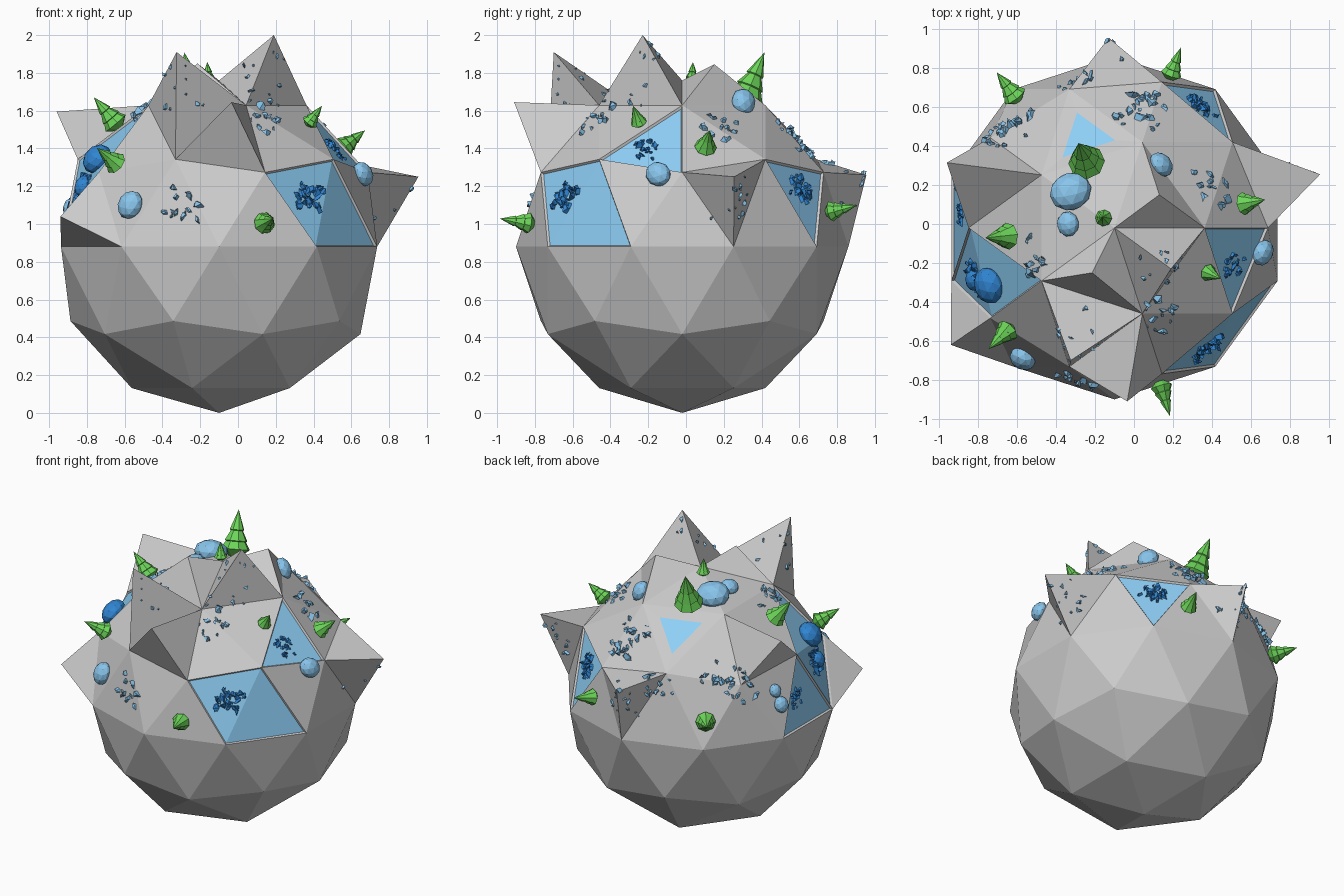
import bpy, bmesh, math, random
from mathutils import Vector, Matrix
from mathutils.bvhtree import BVHTree

if "Cube" in bpy.data.objects:
    bpy.data.objects.remove(bpy.data.objects["Cube"])

random.seed(7)
R = 0.88
C = Vector((-0.1, -0.02, R))


def material(name, col):
    m = bpy.data.materials.new(name)
    m.diffuse_color = (*col, 1)
    m.use_nodes = True
    m.node_tree.nodes["Principled BSDF"].inputs["Base Color"].default_value = m.diffuse_color
    return m


WATER = material("water", (0.27, 0.62, 0.92))
STONE = material("pale_blue_stone", (0.25, 0.56, 0.84))
CRYSTAL = material("deep_blue_crystal", (0.03, 0.24, 0.66))
LEAF = material("leaf_green", (0.15, 0.66, 0.10))


def finish(bm, name, mat=None):
    me = bpy.data.meshes.new(name)
    bm.to_mesh(me)
    bm.free()
    if mat:
        me.materials.append(mat)
    ob = bpy.data.objects.new(name, me)
    bpy.context.collection.objects.link(ob)
    return ob


# planet: low-poly ball; upper vertices are addressed by ring letter and index
RINGS = {"T": (0, 0, 1, 0), "A": (0, 72, 0.8507, 0.5257), "B": (36, 72, 0.5257, 0.8507),
         "C": (0, 72, 0.4472, 0.8944), "E": (18, 36, 0, 1)}
bm = bmesh.new()
bmesh.ops.create_icosphere(bm, subdivisions=2, radius=R, matrix=Matrix.Translation(C))


def find_face(label):
    vs = []
    for key in label.split():
        a0, step, z, r = RINGS[key[0]]
        a = math.radians(a0 + step * int(key[1]))
        p = C + R * Vector((r * math.cos(a), r * math.sin(a), z))
        vs.append(min(bm.verts, key=lambda v: (v.co - p).length))
    return next(f for f in bm.faces if set(f.verts) == set(vs))


# mountains: faces raised to a summit
PEAKS = [("T0 A0 A4", (0.19, -0.23, 2.0)), ("T0 A0 A1", (0.13, 0.15, 1.845)),
         ("T0 A3 A4", (-0.215, -0.25, 1.85)), ("A3 A4 B3", (-0.325, -0.70, 1.91)),
         ("A4 B3 C4", (-0.035, -0.91, 1.645)), ("B0 C0 E0", (0.955, 0.255, 1.25)),
         ("B1 C1 E2", (-0.13, 0.955, 1.26)), ("A2 B2 C2", (-0.96, 0.315, 1.595)),
         ("C3 E5 E6", (-0.94, -0.62, 1.04))]
# pools: groups of faces inset and slightly sunk
POOLS = [(["C4 B4 E8", "B4 E8 E9"], 0.008), (["A0 B4 C0"], 0.008), (["B0 C1 E1"], 0.008),
         (["A3 B2 C3", "B2 C3 E5"], 0.008), (["B2 E4 E5"], 0.008), (["A1 A2 B1"], 0.075)]
peaks = [(find_face(l), Vector(p)) for l, p in PEAKS]
pools = [([find_face(l) for l in ls], t) for ls, t in POOLS]

for faces, t in pools:
    bmesh.ops.inset_region(bm, faces=faces, thickness=t, depth=-0.012, use_even_offset=True)
for face, summit in peaks:
    bmesh.ops.poke(bm, faces=[face])["verts"][0].co = summit
bm.normal_update()
ground = BVHTree.FromBMesh(bm)

pool_faces = [f for faces, _ in pools for f in faces]
wb = bmesh.new()
for f in pool_faces:
    wb.faces.new([wb.verts.new(v.co) for v in f.verts])
bmesh.ops.remove_doubles(wb, verts=wb.verts, dist=1e-5)
finish(wb, "pools", WATER)
bmesh.ops.delete(bm, geom=pool_faces, context="FACES")
finish(bm, "planet")


def drop(p):
    """Point on the ground in the direction of p, and the face normal there."""
    d = (Vector(p) - C).normalized()
    hit = ground.ray_cast(C + d * 3, -d)
    return hit[0], hit[1], d


def frame(pos, up, spin=0.0):
    q = Vector(up).to_track_quat("Z", "Y").to_matrix().to_4x4()
    return Matrix.Translation(pos) @ q @ Matrix.Rotation(spin, 4, "Z")


# trees: eight-sided tiered cones
tb = bmesh.new()
prof = [(0, 1), (0.50, 0.52), (0.42, 0.50), (0.78, 0.26), (0.70, 0.24), (1, 0.06), (0.35, -0.12)]
rows = [[tb.verts.new((r * math.cos(k * math.pi / 4), r * math.sin(k * math.pi / 4), z))
         for k in range(8)] for r, z in prof[1:]]
tip = tb.verts.new((0, 0, 1))
for k in range(8):
    n = (k + 1) % 8
    tb.faces.new((tip, rows[0][k], rows[0][n]))
    for a, b in zip(rows, rows[1:]):
        tb.faces.new((a[k], b[k], b[n], a[n]))
tb.faces.new(rows[-1][::-1])
tree_mesh = finish(tb, "tree", LEAF)
TREES = [(-0.60, 0.64, 1.06, 0.17, 0.065), (0.18, 0.74, 1.06, 0.16, 0.055),
         (-0.24, 0.31, 1.66, 0.27, 0.095), (-0.155, 0.03, 1.74, 0.11, 0.043),
         (-0.62, -0.06, 1.5, 0.19, 0.07), (-0.62, -0.52, 1.30, 0.17, 0.062),
         (0.13, -0.80, 1.00, 0.17, 0.058), (0.54, 0.10, 1.39, 0.15, 0.06),
         (0.36, -0.24, 1.51, 0.12, 0.045)]
for i, (x, y, z, h, r) in enumerate(TREES):
    ob = tree_mesh if i == 0 else tree_mesh.copy()
    if i:
        bpy.context.collection.objects.link(ob)
    pos, nor, d = drop((x, y, z))
    ob.name = f"tree_{i + 1}"
    ob.matrix_world = frame(pos + d * h * 0.1, d, i) @ Matrix.Diagonal((r, r, h, 1))


# boulders: squashed faceted balls half sunk in the ground
def boulders(name, spots, mat):
    b = bmesh.new()
    for x, y, z, r in spots:
        pos, nor, d = drop((x, y, z))
        bmesh.ops.create_icosphere(b, subdivisions=2, radius=1,
                                   matrix=frame(pos + nor * r * 0.2, nor, x * 9)
                                   @ Matrix.Diagonal((r, r * 0.9, r * 0.7, 1)))
    finish(b, name, mat)


boulders("boulders", [(-0.33, 0.165, 1.70, 0.11), (-0.335, 0, 1.68, 0.065), (0.13, 0.30, 1.65, 0.075),
                      (0.63, -0.14, 1.25, 0.072), (-0.55, -0.66, 1.09, 0.078),
                      (-0.86, 0.2, 1.08, 0.055), (-0.85, 0.22, 1.18, 0.045)], STONE)
boulders("dark_boulders", [(-0.73, -0.31, 1.33, 0.095), (-0.82, -0.29, 1.2, 0.06)], CRYSTAL)


# loose shards and crystals: jittered little blocks scattered round a spot
def scatter(name, spots, mat, count, spread, size):
    b = bmesh.new()
    for spot in spots:
        for _ in range(count):
            j = Vector([random.uniform(-1, 1) for _ in range(3)]) * spread
            pos, nor, d = drop(Vector(spot) + j)
            s = size * random.uniform(0.4, 1.0)
            m = frame(pos + nor * s * 0.2, nor, random.uniform(0, 6.3))
            vs = bmesh.ops.create_cone(b, cap_ends=True, segments=4, radius1=s, radius2=s * 0.6,
                                       depth=s * 0.9, matrix=m @ Matrix.Diagonal((1, 0.6, 1, 1)))["verts"]
            for v in vs:
                v.co += Vector([random.uniform(-0.4, 0.4) for _ in range(3)]) * s
    finish(b, name, mat)


scatter("stone_shards", [
    (-0.30, 0.72, 1.25), (-0.58, 0.52, 1.32), (0.0, 0.52, 1.52), (0.38, 0.16, 1.5), (-0.48, -0.16, 1.55),
    (0.13, -0.48, 1.56), (-0.30, -0.78, 1.10), (0.08, 0.68, 1.38), (-0.70, 0.42, 1.25)],
    STONE, 12, 0.10, 0.036)
scatter("summit_shards", [
    (-0.28, -0.58, 1.68), (0.14, -0.22, 1.82), (0.82, 0.25, 1.15), (-0.10, 0.85, 1.15)],
    STONE, 13, 0.11, 0.022)
scatter("pool_crystals", [(0.39, -0.66, 1.16), (0.36, 0.62, 1.2), (-0.84, -0.28, 1.2)],
        CRYSTAL, 26, 0.075, 0.034)
scatter("small_pool_crystals", [(0.51, -0.21, 1.38), (-0.91, 0.05, 1.08)], CRYSTAL, 22, 0.06, 0.024)
